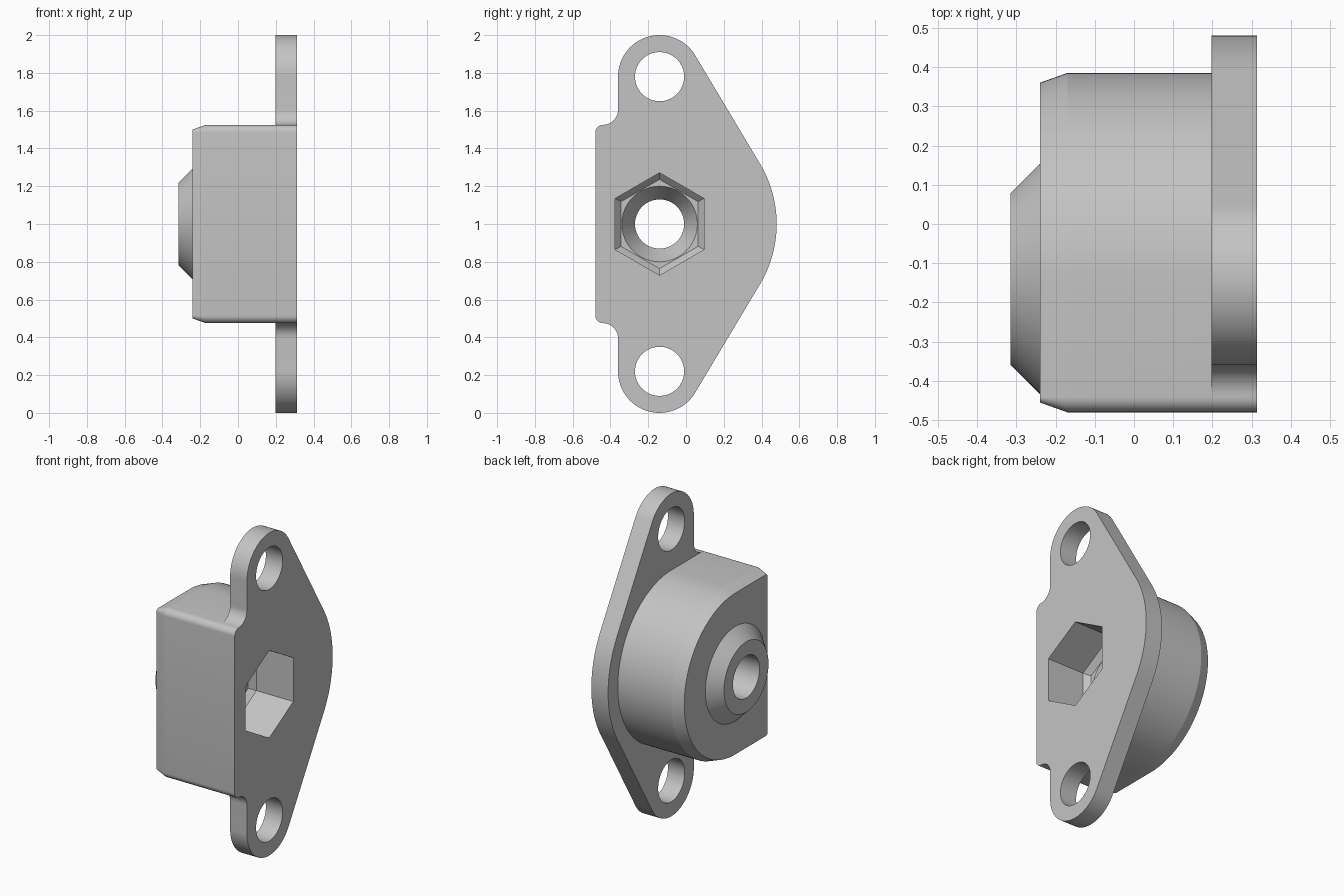
import bpy, bmesh
from math import cos, sin, radians, degrees, asin

cube = bpy.data.objects.get("Cube")
if cube:
    bpy.data.objects.remove(cube, do_unlink=True)

grey = bpy.data.materials.new("plain grey")
grey.use_nodes = True
grey.diffuse_color = (0.55, 0.55, 0.55, 1)
grey.node_tree.nodes["Principled BSDF"].inputs["Base Color"].default_value = (0.55, 0.55, 0.55, 1)

CY, CZ = -0.14, 1.0            # bore axis
EAR, EAR_R, EDGE_R = 0.78, 0.22, 0.62
BODY_R, FLAT_Y, CORNER = 0.525, -0.48, 0.04


def arc(y, z, r, a0, a1, n=16):
    """Points in the y-z plane, angles in degrees from +y towards +z."""
    return [(y + r * cos(radians(a0 + (a1 - a0) * i / n)),
             z + r * sin(radians(a0 + (a1 - a0) * i / n))) for i in range(n + 1)]


def ring(r, n=96, turn=0, z=CZ):
    return arc(CY, z, r, turn, turn + 360, n)[:-1]


def mirrored(half):
    """Complete an upper half outline by reflecting it below the bore axis."""
    return half + [(y, 2 * CZ - z) for y, z in reversed(half) if abs(z - CZ) > 1e-5]


def loft(name, sections):
    """Solid through matching outlines, each given as (x, points)."""
    bm = bmesh.new()
    loops = [[bm.verts.new((x, y, z)) for y, z in pts] for x, pts in sections]
    for a, b in zip(loops, loops[1:]):
        for i in range(len(a)):
            j = (i + 1) % len(a)
            bm.faces.new((a[i], a[j], b[j], b[i]))
    bm.faces.new(loops[0])
    bm.faces.new(loops[-1])
    bmesh.ops.recalc_face_normals(bm, faces=bm.faces)
    mesh = bpy.data.meshes.new(name)
    bm.to_mesh(mesh)
    bm.free()
    mesh.materials.append(grey)
    obj = bpy.data.objects.new(name, mesh)
    bpy.context.collection.objects.link(obj)
    return obj


def combine(target, tool, operation):
    mod = target.modifiers.new(operation.lower(), 'BOOLEAN')
    mod.operation, mod.solver, mod.object = operation, 'EXACT', tool
    bpy.context.view_layer.objects.active = target
    bpy.ops.object.modifier_apply(modifier=mod.name)
    bpy.data.objects.remove(tool, do_unlink=True)


def body_outline(inset):
    """Round on the back, flat on the front with small corner radii."""
    top = CZ + BODY_R - CORNER
    return mirrored(arc(CY, CZ, BODY_R - inset, 0, 90, 40)
                    + arc(FLAT_Y + CORNER, top, CORNER - inset, 90, 180, 8))


# Flange: broad back arc, tangent to the ears, filleted into the flat front
tangent = degrees(asin((EDGE_R - EAR_R) / EAR))
fillet = 0.08
corner_y = FLAT_Y + CORNER
flange_half = (arc(CY, CZ, EDGE_R, 0, tangent, 20)
               + arc(CY, CZ + EAR, EAR_R, tangent, 180, 40)
               + arc(corner_y, CZ + BODY_R + fillet, fillet, 0, -90, 12)
               + arc(corner_y, CZ + BODY_R - CORNER, CORNER, 90, 180, 8)[1:])
bracket = loft("mounting_bracket", [(0.198, mirrored(flange_half)), (0.313, mirrored(flange_half))])

# D-shaped body with a chamfered end
combine(bracket, loft("body", [(-0.24, body_outline(0.025)), (-0.17, body_outline(0)),
                               (0.198, body_outline(0))]), 'UNION')

# Conical nose
combine(bracket, loft("nose", [(-0.315, ring(0.218)), (-0.24, ring(0.293)), (-0.2, ring(0.293))]), 'UNION')

# Ear holes
for side in (-1, 1):
    hole = ring(0.13, z=CZ + side * EAR)
    combine(bracket, loft("ear_hole", [(0.1, hole), (0.4, hole)]), 'DIFFERENCE')

# Hexagonal pocket narrowing at its floor
hexagon, small_hexagon = ring(0.271, 6, 30), ring(0.236, 6, 30)
combine(bracket, loft("hex_pocket", [(0.025, small_hexagon), (0.06, hexagon), (0.4, hexagon)]), 'DIFFERENCE')

# Countersunk bore through the nose
combine(bracket, loft("bore", [(-0.4, ring(0.13)), (-0.09, ring(0.13)),
                               (0.025, ring(0.2)), (0.04, ring(0.2))]), 'DIFFERENCE')

bpy.ops.object.select_all(action='DESELECT')
bracket.select_set(True)
bpy.context.view_layer.objects.active = bracket
bpy.ops.object.shade_smooth_by_angle(angle=radians(12))
